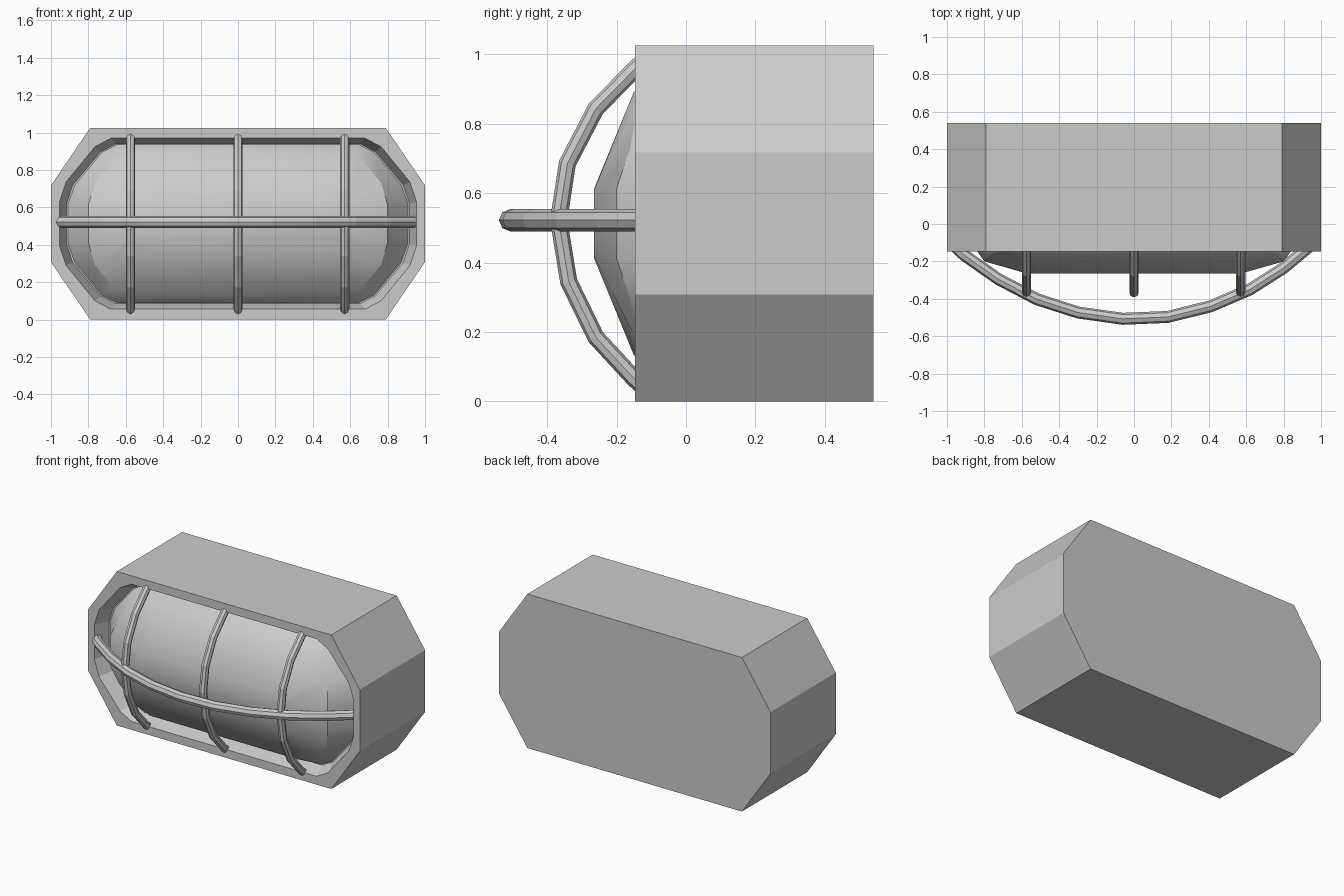
import bpy, bmesh, math

if "Cube" in bpy.data.objects:
    bpy.data.objects.remove(bpy.data.objects["Cube"])

ZC = 0.5125  # height of the lamp axis


def ring(quarter):
    """Mirror a quarter outline (x, z), listed top to side, into a closed loop."""
    q = list(quarter)
    return (q + [(x, -z) for x, z in reversed(q)]
            + [(-x, -z) for x, z in q] + [(-x, z) for x, z in reversed(q)])


def loft(name, rings, smooth=None):
    """Skin matching closed loops of 3D points and cap both ends."""
    bm = bmesh.new()
    loops = [[bm.verts.new(p) for p in r] for r in rings]
    for a, b in zip(loops, loops[1:]):
        for i in range(len(a)):
            j = (i + 1) % len(a)
            bm.faces.new((a[i], a[j], b[j], b[i]))
    bm.faces.new(loops[0])
    bm.faces.new(loops[-1])
    bmesh.ops.recalc_face_normals(bm, faces=bm.faces)
    me = bpy.data.meshes.new(name)
    bm.to_mesh(me)
    bm.free()
    ob = bpy.data.objects.new(name, me)
    bpy.context.collection.objects.link(ob)
    if smooth:
        shade(ob, smooth)
    return ob


def shade(ob, angle):
    bpy.ops.object.select_all(action='DESELECT')
    ob.select_set(True)
    bpy.context.view_layer.objects.active = ob
    bpy.ops.object.shade_smooth_by_angle(angle=math.radians(angle))


def at_y(quarter, y):
    return [(x, y, ZC + z) for x, z in ring(quarter)]


def wire(name, points, radius):
    """Eight-sided bar swept along a polyline."""
    cu = bpy.data.curves.new(name, 'CURVE')
    cu.dimensions = '3D'
    cu.bevel_depth = radius
    cu.bevel_resolution = 2
    cu.use_fill_caps = True
    sp = cu.splines.new('POLY')
    sp.points.add(len(points) - 1)
    for p, co in zip(sp.points, points):
        p.co = (*co, 1)
    sp.use_smooth = False
    ob = bpy.data.objects.new(name, cu)
    bpy.context.collection.objects.link(ob)


# Housing: chamfered box with a tapered recess in the front
outer = [(.79 + .21 * t, ZC - .3075 * t) for t in (0, .33, .67, 1)]
opening = [(.68, .457), (.765, .412), (.92, .222), (.955, .115)]
floor = [(x * .96, z * .935) for x, z in opening]
loft("housing", [at_y(outer, .54), at_y(outer, -.147),
                 at_y(opening, -.147), at_y(floor, -.05)])

# Lens: domed cover rising out of the recess
base = [(.65, .425), (.73, .385), (.875, .21), (.912, .11)]
shoulder = [(.54, .38), (.66, .345), (.765, .22), (.80, .10)]
crown = [(.50, .10), (.54, .095), (.56, .085), (.57, .06)]


def dome(x, z):
    return (-.265 + .115 * max(0, (abs(z) - .1) / .28)
            + .065 * max(0, (abs(x) - .57) / .23))


loft("lens", [at_y(base, -.045),
              [(x, dome(x, z), ZC + z) for x, z in ring(shoulder)],
              at_y(crown, -.265)], smooth=30)

# Guard: three upright hoops and one long bow
hoop = [(-.11, .992), (-.15, .955), (-.26, .843), (-.342, .685), (-.367, .522),
        (-.338, .345), (-.26, .185), (-.15, .066), (-.11, .03)]
for label, x in (("left", -.575), ("middle", 0), ("right", .57)):
    wire("guard_hoop_" + label, [(x, y, z) for y, z in hoop], .025)

bow = [(-.965, -.11), (-.91, -.165), (-.725, -.295), (-.52, -.402), (-.30, -.473),
       (-.06, -.507), (.18, -.497), (.41, -.44), (.62, -.35), (.80, -.235), (.95, -.11)]
wire("guard_bow", [(x, y, .522) for x, y in bow], .032)
